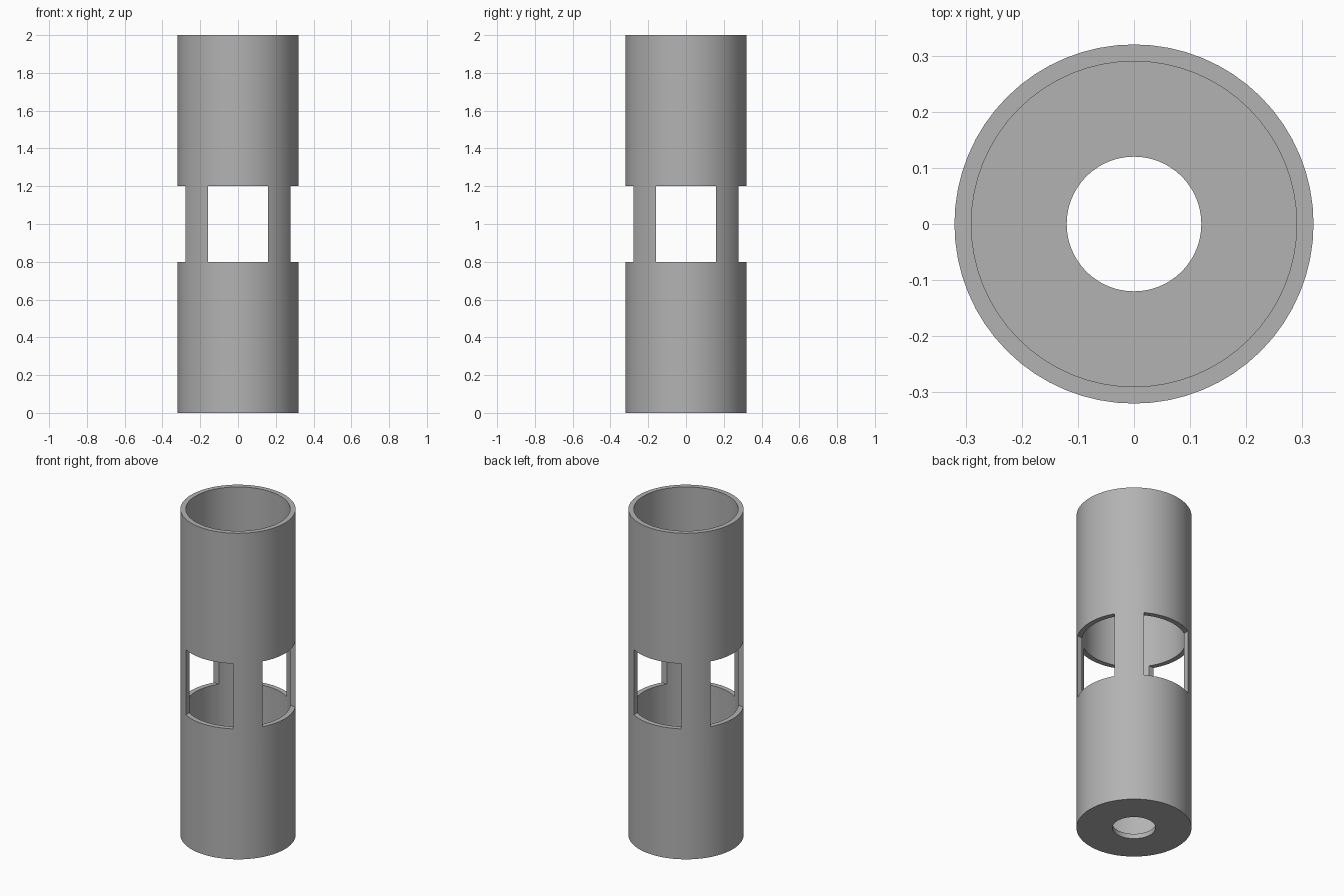
import bpy, bmesh, math
from mathutils import Matrix, Vector

default = bpy.data.objects.get("Cube")
if default:
    bpy.data.objects.remove(default, do_unlink=True)

OUTER, INNER, HOLE = 0.32, 0.29, 0.12
HEIGHT, FLOOR = 2.0, 0.03
WINDOW_WIDTH, WINDOW_LOW, WINDOW_HIGH = 0.32, 0.8, 1.2
SEGMENTS = 64

grey = bpy.data.materials.new("plain_grey")
grey.use_nodes = True
colour = (0.45, 0.45, 0.45, 1)
grey.diffuse_color = colour
grey.node_tree.nodes["Principled BSDF"].inputs["Base Color"].default_value = colour


def add_object(name, bm):
    mesh = bpy.data.meshes.new(name)
    bmesh.ops.recalc_face_normals(bm, faces=bm.faces)
    bm.to_mesh(mesh)
    bm.free()
    mesh.materials.append(grey)
    obj = bpy.data.objects.new(name, mesh)
    bpy.context.collection.objects.link(obj)
    return obj


# Cup-shaped tube: closed wall and floor section turned about the z axis
profile = [(HOLE, 0), (OUTER, 0), (OUTER, HEIGHT),
           (INNER, HEIGHT), (INNER, FLOOR), (HOLE, FLOOR)]
bm = bmesh.new()
verts = [bm.verts.new((r, 0, z)) for r, z in profile]
edges = [bm.edges.new((v, verts[i - 1])) for i, v in enumerate(verts)]
bmesh.ops.spin(bm, geom=verts + edges, cent=(0, 0, 0), axis=(0, 0, 1),
               angle=math.tau, steps=SEGMENTS, use_merge=True)
bmesh.ops.remove_doubles(bm, verts=bm.verts, dist=0.0001)
tube = add_object("slotted_tube", bm)

# Four windows: one straight slot through the tube along each axis
bpy.context.view_layer.objects.active = tube
tube.select_set(True)
for name, size in (("slot_cutter_x", (1, WINDOW_WIDTH)),
                   ("slot_cutter_y", (WINDOW_WIDTH, 1))):
    bm = bmesh.new()
    scale = Vector((*size, WINDOW_HIGH - WINDOW_LOW, 1))
    centre = Vector((0, 0, (WINDOW_LOW + WINDOW_HIGH) / 2))
    bmesh.ops.create_cube(bm, size=1, matrix=Matrix.Translation(centre) @ Matrix.Diagonal(scale))
    cutter = add_object(name, bm)
    cutter.hide_render = True
    cut = tube.modifiers.new("window_cut", 'BOOLEAN')
    cut.operation = 'DIFFERENCE'
    cut.solver = 'EXACT'
    cut.object = cutter
    bpy.ops.object.modifier_apply(modifier=cut.name)
    bpy.data.objects.remove(cutter, do_unlink=True)

# Smooth round walls with crisp rims and window edges
bpy.ops.object.shade_smooth_by_angle(angle=math.radians(30))
